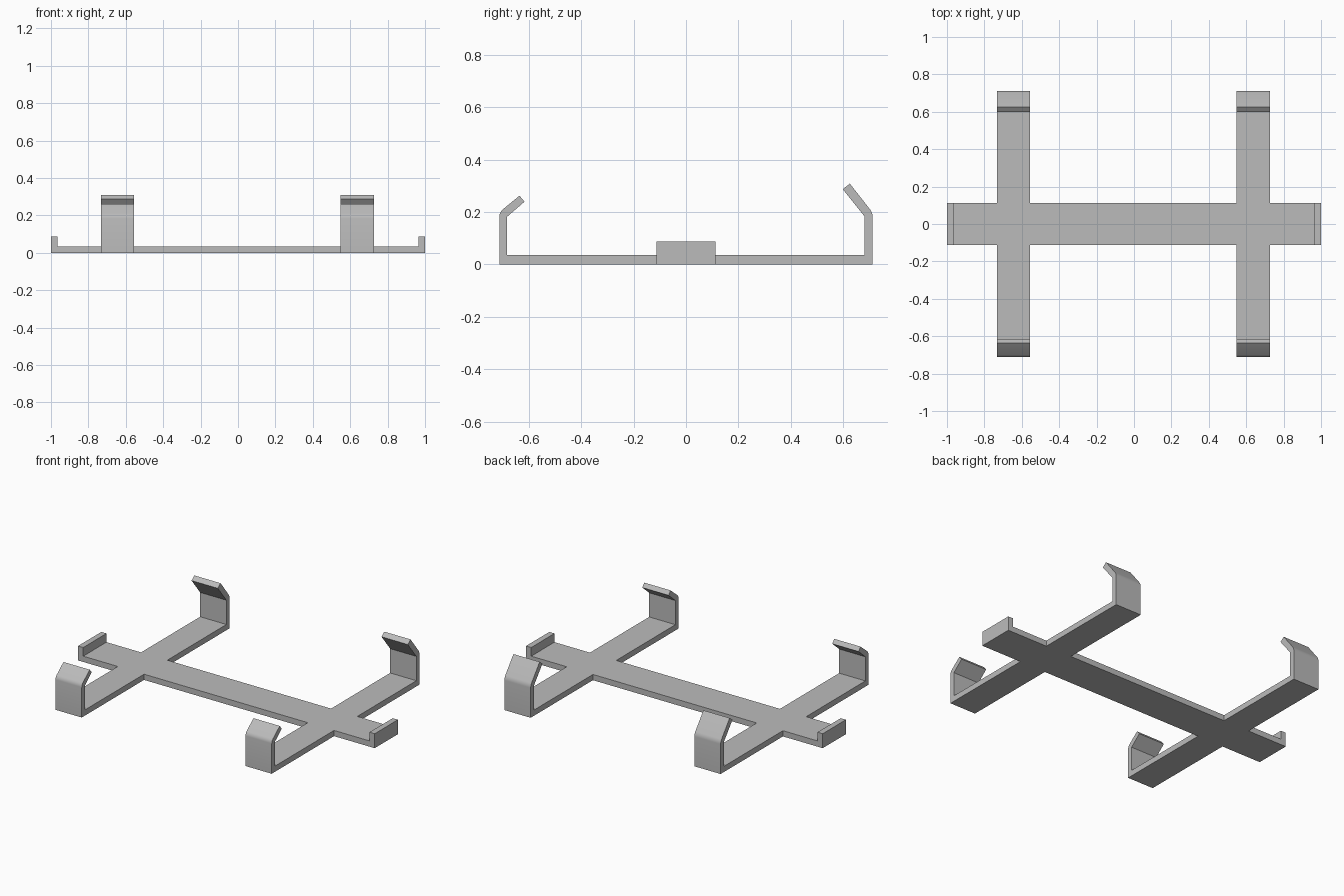
import bpy, bmesh, math
from mathutils import Vector

cube = bpy.data.objects.get("Cube")
if cube:
    bpy.data.objects.remove(cube, do_unlink=True)

grey = bpy.data.materials.new("plain grey")
grey.use_nodes = True
colour = (0.5, 0.5, 0.5, 1)
grey.diffuse_color = colour
grey.node_tree.nodes["Principled BSDF"].inputs["Base Color"].default_value = colour

THICK = 0.035


def bent_strip(name, profile, place, lo, hi, bends=()):
    """Extrude a side profile from lo to hi and round the bends listed by index."""
    bm = bmesh.new()
    rings = [[bm.verts.new(place(u, z, w)) for u, z in profile] for w in (lo, hi)]
    bm.faces.new(rings[0])
    bm.faces.new(rings[1])
    n = len(profile)
    for i in range(n):
        j = (i + 1) % n
        bm.faces.new((rings[0][i], rings[0][j], rings[1][j], rings[1][i]))
    rounded = [bm.edges.get((rings[0][i], rings[1][i])) for i in bends]
    if rounded:
        bmesh.ops.bevel(bm, geom=rounded, offset=0.015, segments=3,
                        profile=0.5, affect='EDGES')
    bmesh.ops.recalc_face_normals(bm, faces=bm.faces)
    mesh = bpy.data.meshes.new(name)
    bm.to_mesh(mesh)
    bm.free()
    mesh.materials.append(grey)
    obj = bpy.data.objects.new(name, mesh)
    bpy.context.collection.objects.link(obj)
    return obj


# Long bar with a short upright lip at each end
half = [(1, 0), (1, 0.088), (1 - THICK, 0.088), (1 - THICK, THICK)]
bar_profile = half + [(-x, z) for x, z in reversed(half)]
frame = bent_strip("holder_frame", bar_profile,
                   lambda u, z, w: Vector((u, w, z)), -0.112, 0.112)

# Cross arms: short clip at the front, longer clip at the back
arm_profile = [
    (-0.712, 0), (0.712, 0),
    (0.712, 0.197), (0.625, 0.308), (0.598, 0.287), (0.681, 0.183),
    (0.681, THICK), (-0.682, THICK),
    (-0.682, 0.182), (-0.616, 0.239), (-0.635, 0.262), (-0.712, 0.199),
]
for side, lo, hi in (("right", -0.732, -0.555), ("left", 0.549, 0.726)):
    arm = bent_strip(side + "_arm", arm_profile,
                     lambda u, z, w: Vector((w, u, z)), lo, hi, bends=(2, 11))
    # Weld the arm into the bar
    weld = frame.modifiers.new("weld_" + side, 'BOOLEAN')
    weld.operation = 'UNION'
    weld.solver = 'EXACT'
    weld.object = arm
    bpy.context.view_layer.objects.active = frame
    bpy.ops.object.modifier_apply(modifier=weld.name)
    bpy.data.objects.remove(arm, do_unlink=True)

# Smooth only the rounded bends
bpy.ops.object.select_all(action='DESELECT')
frame.select_set(True)
bpy.context.view_layer.objects.active = frame
bpy.ops.object.shade_smooth_by_angle(angle=math.radians(30))
